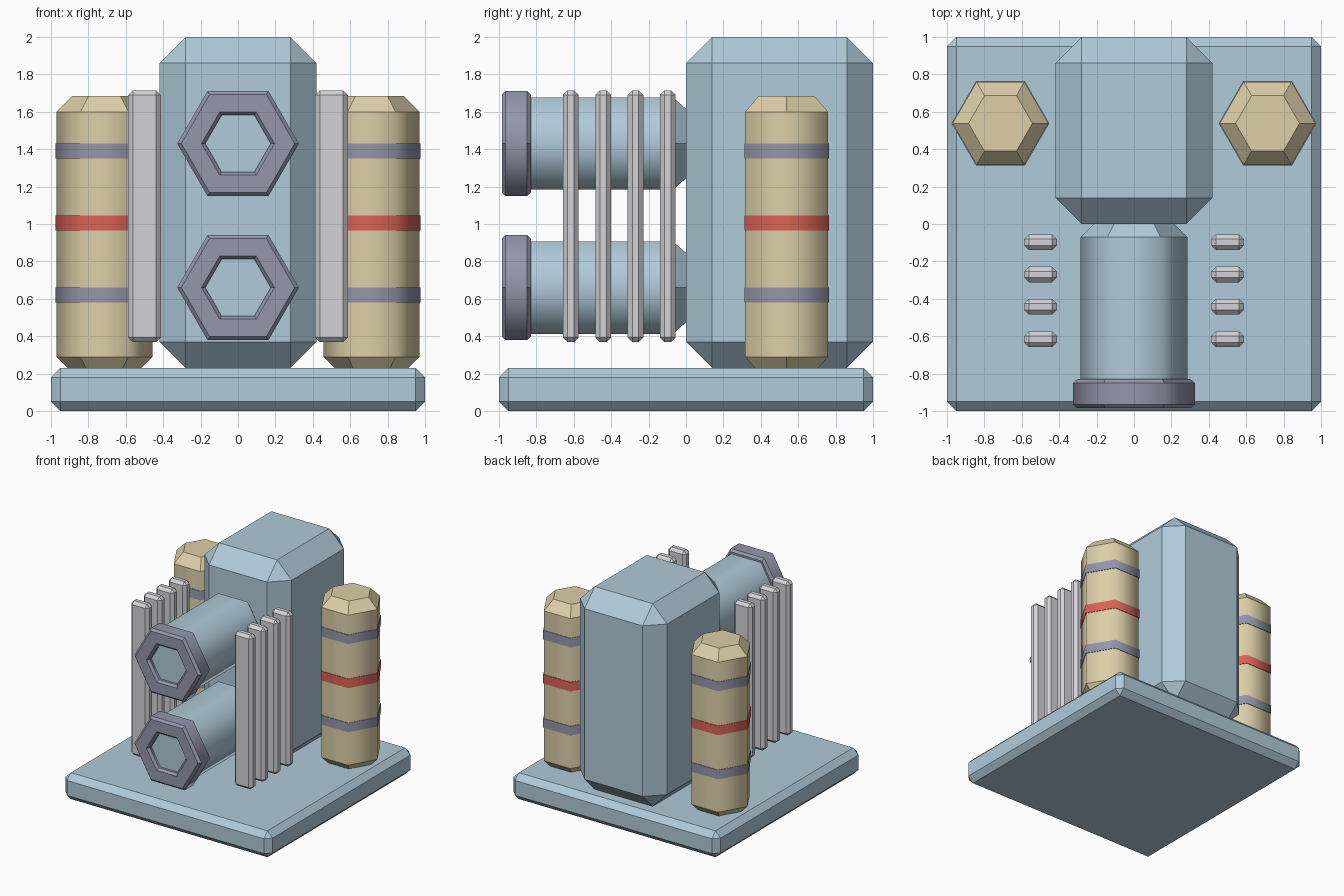
import bpy, bmesh, math

if "Cube" in bpy.data.objects:
    bpy.data.objects.remove(bpy.data.objects["Cube"])


def material(name, rgb):
    def lin(c):
        c /= 255
        return c / 12.92 if c <= 0.04045 else ((c + 0.055) / 1.055) ** 2.4
    m = bpy.data.materials.new(name)
    m.diffuse_color = (*[lin(c) for c in rgb], 1)
    m.use_nodes = True
    m.node_tree.nodes["Principled BSDF"].inputs["Base Color"].default_value = m.diffuse_color
    return m


BLUE = material("pale blue", (176, 203, 218))
SLATE = material("slate purple", (147, 151, 172))
TAN = material("sand", (221, 207, 168))
RED = material("red", (221, 98, 87))
GREY = material("light grey", (212, 211, 216))


def finish(bm, name, mat):
    bmesh.ops.recalc_face_normals(bm, faces=bm.faces)
    me = bpy.data.meshes.new(name)
    bm.to_mesh(me)
    bm.free()
    me.materials.append(mat)
    ob = bpy.data.objects.new(name, me)
    bpy.context.collection.objects.link(ob)
    return ob


def chamfer_box(name, lo, hi, bevel, mat):
    bm = bmesh.new()
    bmesh.ops.create_cube(bm, size=1)
    for v in bm.verts:
        v.co = [(a + b) / 2 + c * (b - a) for a, b, c in zip(lo, hi, v.co)]
    bmesh.ops.bevel(bm, geom=bm.edges[:], offset=bevel, segments=1,
                    affect='EDGES', profile=0.5)
    return finish(bm, name, mat)


def hex_turn(name, profile, centre, axis, mat, ring=False):
    """Six-sided turned part; profile is (radius, position along axis)."""
    bm = bmesh.new()
    cx, cy, cz = centre
    rings = []
    for r, h in profile:
        loop = []
        for k in range(6):
            u, w = r * math.cos(k * math.pi / 3), r * math.sin(k * math.pi / 3)
            co = (cx + u, cy + w, cz + h) if axis == 'Z' else (cx + u, cy + h, cz + w)
            loop.append(bm.verts.new(co))
        rings.append(loop)
    n = len(rings)
    for i in range(n if ring else n - 1):
        j = (i + 1) % n
        a, b = rings[i], rings[j]
        for k in range(6):
            f = bm.faces.new((a[k], a[(k + 1) % 6], b[(k + 1) % 6], b[k]))
            # straight walls are smooth, chamfers stay flat
            f.smooth = abs(profile[i][0] - profile[j][0]) < 1e-6
    if not ring:
        bm.faces.new(rings[0])
        bm.faces.new(rings[-1])
    for loop in rings:
        for k in range(6):
            bm.edges.get((loop[k], loop[(k + 1) % 6])).smooth = False
    return finish(bm, name, mat)


# Base plate and main housing
chamfer_box("base_plate", (-1, -1, 0), (1, 1, 0.23), 0.05, BLUE)
chamfer_box("main_housing", (-0.42, 0, 0.23), (0.42, 1, 2.0), 0.14, BLUE)

# Two stacked barrels with hollow muzzle collars
for label, z in (("lower", 0.66), ("upper", 1.43)):
    hex_turn(label + "_barrel",
             [(0.215, -0.945), (0.285, -0.875), (0.285, -0.07), (0.21, 0.005)],
             (0, 0, z), 'Y', BLUE)
    hex_turn(label + "_muzzle_collar",
             [(0.195, -0.985), (0.303, -0.985), (0.325, -0.965), (0.325, -0.85),
              (0.303, -0.83), (0.195, -0.83), (0.175, -0.85), (0.175, -0.965)],
             (0, 0, z), 'Y', SLATE, ring=True)

for side, s in (("left", -1), ("right", 1)):
    # Side canister with painted bands
    centre = (s * 0.714, 0.538, 0)
    hex_turn(side + "_canister",
             [(0.171, 0.205), (0.256, 0.29), (0.256, 1.60), (0.171, 1.685)],
             centre, 'Z', TAN)
    for label, z, mat in (("lower", 0.62, SLATE), ("middle", 1.005, RED),
                          ("upper", 1.39, SLATE)):
        hex_turn(f"{side}_canister_{label}_band",
                 [(0.254, z - 0.04), (0.261, z - 0.04), (0.261, z + 0.04), (0.254, z + 0.04)],
                 centre, 'Z', mat, ring=True)
    # Row of upright cooling fins
    for i in range(4):
        y = -0.097 - 0.173 * i
        chamfer_box(f"{side}_cooling_fin_{i + 1}",
                    (s * 0.5 - 0.087, y - 0.042, 0.368),
                    (s * 0.5 + 0.087, y + 0.042, 1.715), 0.025, GREY)
